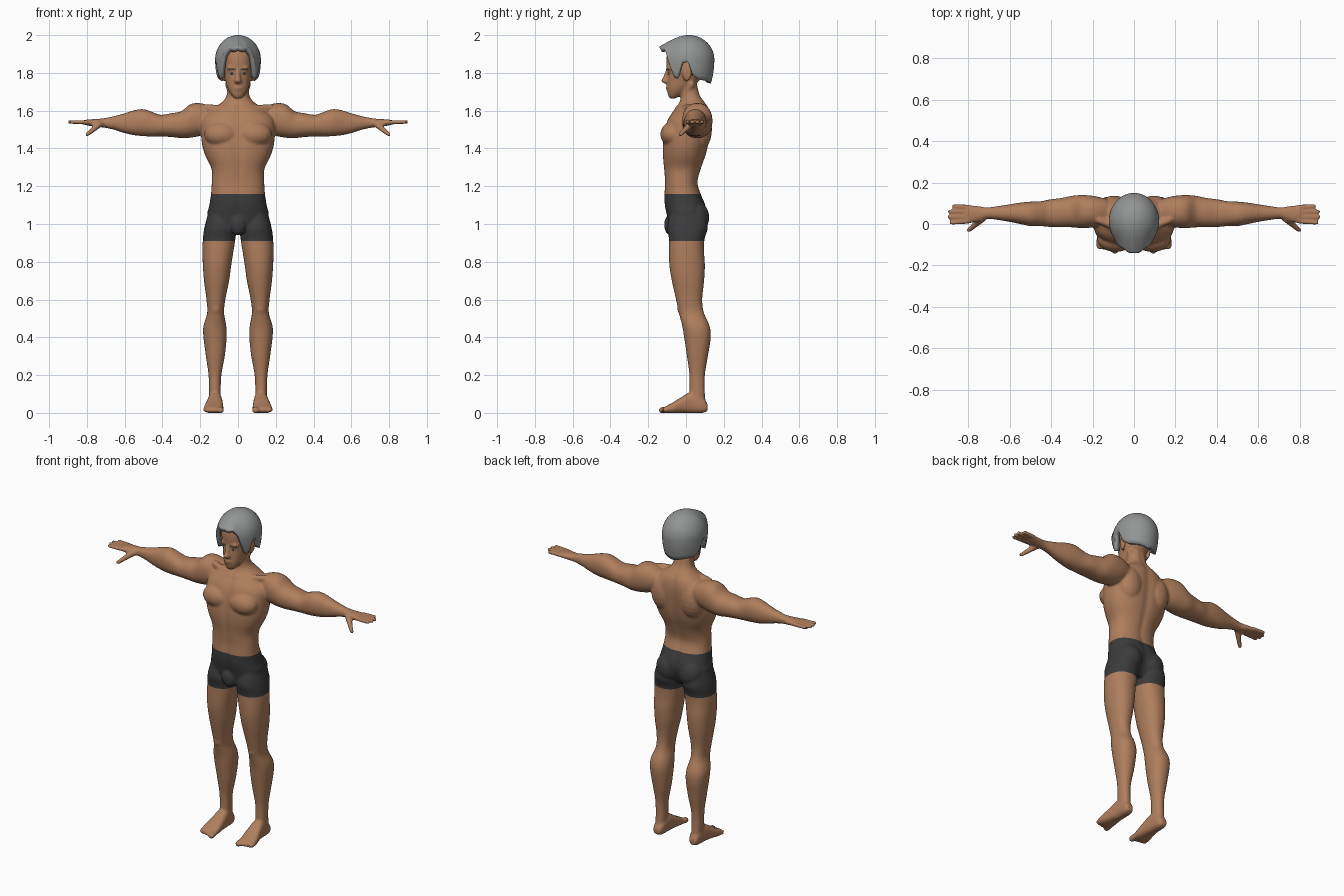
import bpy, bmesh, math
from mathutils import Matrix, Vector, Euler
from mathutils.bvhtree import BVHTree

if "Cube" in bpy.data.objects:
    bpy.data.objects.remove(bpy.data.objects["Cube"])


def material(name, color):
    mat = bpy.data.materials.new(name)
    mat.use_nodes = True
    mat.diffuse_color = (*color, 1)
    mat.node_tree.nodes["Principled BSDF"].inputs["Base Color"].default_value = (*color, 1)
    return mat


skin = material("tan skin", (0.43, 0.21, 0.11))
cloth = material("charcoal cloth", (0.045, 0.045, 0.047))
grey = material("silver hair", (0.29, 0.30, 0.295))
white = material("eye white", (0.6, 0.58, 0.55))
dark = material("dark iris", (0.03, 0.025, 0.02))


def finish(bm, name, *materials):
    """Turn a bmesh into a smooth-shaded object."""
    bmesh.ops.recalc_face_normals(bm, faces=bm.faces)
    mesh = bpy.data.meshes.new(name)
    bm.to_mesh(mesh)
    bm.free()
    for mat in materials:
        mesh.materials.append(mat)
    mesh.shade_smooth()
    obj = bpy.data.objects.new(name, mesh)
    bpy.context.collection.objects.link(obj)
    return obj


def bridge(bm, rings):
    """Close a stack of point rings into a solid."""
    rings = [[bm.verts.new(co) for co in ring] for ring in rings]
    for low, high in zip(rings, rings[1:]):
        for k in range(len(low)):
            n = (k + 1) % len(low)
            bm.faces.new((low[k], low[n], high[n], high[k]))
    bm.faces.new(rings[0])
    bm.faces.new(rings[-1])


def smooth_rows(rows, steps=5):
    """Resample the sections with a Catmull-Rom spline."""
    rows = [Vector(row) for row in rows]
    result = []
    for i in range(len(rows) - 1):
        p0, p1, p2 = rows[max(i - 1, 0)], rows[i], rows[i + 1]
        p3 = rows[min(i + 2, len(rows) - 1)]
        for k in range(steps):
            t = k / steps
            result.append(p1 + (p2 - p0) * (t / 2)
                          + (p0 * 2 - p1 * 5 + p2 * 4 - p3) * (t * t / 2)
                          + (p1 * 3 - p0 - p2 * 3 + p3) * (t ** 3 / 2))
    return result + [rows[-1]]


def loft(bm, axis, rows, side=1, power=2.2, groove=0.0, count=40):
    """Skin sections (position, min a, max a, min b, max b) along an axis."""
    rings = []
    for t, a0, a1, b0, b1 in smooth_rows(rows):
        ring = []
        for k in range(count):
            angle = math.tau * k / count
            c, s = math.cos(angle), math.sin(angle)
            u = math.copysign(abs(c) ** (2 / power), c)
            v = math.copysign(abs(s) ** (2 / power), s)
            v *= 1 - groove * math.exp(-(u / 0.15) ** 2)
            a = (a0 + a1) / 2 + u * (a1 - a0) / 2
            b = (b0 + b1) / 2 + v * (b1 - b0) / 2
            x, y, z = {"x": (t, a, b), "y": (a, t, b), "z": (a, b, t)}[axis]
            ring.append((x * side, y, z))
        rings.append(ring)
    bridge(bm, rings)


def centred(rows):
    return [(z, -half, half, front, back) for z, half, front, back in rows]


def domes(bm, lower, upper, count=16, bands=10):
    """Two half spheres, each with its own placement, joined by a wall."""
    rings = []
    for j in range(bands):
        lat = math.pi * ((j + 0.5) / bands - 0.5)
        place = lower if lat < 0 else upper
        rings.append([place @ Vector((math.cos(lat) * math.cos(math.tau * k / count),
                                      math.cos(lat) * math.sin(math.tau * k / count),
                                      math.sin(lat))) for k in range(count)])
    bridge(bm, rings)


def ball(bm, loc, size, side=1, turn=0.0):
    place = Matrix.LocRotScale(Vector((loc[0] * side, loc[1], loc[2])),
                               Euler((0, 0, turn * side)), Vector(size))
    domes(bm, place, place)


def rod(bm, start, end, r0, r1, side):
    """Tapered rod with round ends."""
    mirror = Vector((side, 1, 1))
    start, end = Vector(start) * mirror, Vector(end) * mirror
    aim = (end - start).to_track_quat("Z", "Y")
    domes(bm, Matrix.LocRotScale(start, aim, Vector((r0, r0, r0))),
          Matrix.LocRotScale(end, aim, Vector((r1, r1, r1))))


# Torso and neck
bm = bmesh.new()
loft(bm, "z", centred([
    (0.95, 0.05, -0.05, 0.06), (0.99, 0.14, -0.09, 0.09), (1.05, 0.162, -0.105, 0.11),
    (1.10, 0.152, -0.115, 0.105), (1.16, 0.143, -0.116, 0.08), (1.22, 0.139, -0.113, 0.063),
    (1.29, 0.14, -0.118, 0.08), (1.36, 0.172, -0.125, 0.105), (1.42, 0.19, -0.125, 0.12),
    (1.50, 0.197, -0.115, 0.13), (1.56, 0.19, -0.095, 0.132), (1.61, 0.135, -0.06, 0.122),
    (1.645, 0.085, -0.035, 0.1), (1.68, 0.06, -0.03, 0.075), (1.74, 0.055, -0.035, 0.06),
    (1.80, 0.05, -0.03, 0.055)]), power=2.3, groove=0.07)

# Head, nose and lips
loft(bm, "z", centred([
    (1.665, 0.02, -0.085, -0.055), (1.685, 0.037, -0.096, -0.02), (1.72, 0.056, -0.1, 0.03),
    (1.76, 0.067, -0.099, 0.07), (1.80, 0.076, -0.098, 0.1), (1.84, 0.081, -0.103, 0.115),
    (1.88, 0.084, -0.103, 0.12), (1.92, 0.083, -0.095, 0.118), (1.96, 0.065, -0.07, 0.09),
    (1.98, 0.03, -0.03, 0.05)]))
loft(bm, "z", centred([
    (1.743, 0.013, -0.113, -0.08), (1.757, 0.019, -0.132, -0.08),
    (1.78, 0.012, -0.121, -0.08), (1.82, 0.01, -0.106, -0.08)]))
ball(bm, (0, -0.096, 1.723), (0.024, 0.011, 0.006))
ball(bm, (0, -0.095, 1.712), (0.02, 0.011, 0.006))
ball(bm, (0, -0.082, 0.995), (0.045, 0.034, 0.055))

for side in (1, -1):
    # Muscle masses, brow and ear
    ball(bm, (0.088, -0.072, 1.475), (0.092, 0.064, 0.066), side)
    ball(bm, (0.095, 0.075, 1.5), (0.08, 0.063, 0.11), side)
    ball(bm, (0.077, 0.052, 1.035), (0.076, 0.072, 0.085), side)
    ball(bm, (0.118, -0.02, 0.555), (0.03, 0.026, 0.04), side)
    ball(bm, (0.034, -0.086, 1.825), (0.026, 0.016, 0.01), side, 0.3)
    ball(bm, (0.088, 0.005, 1.80), (0.012, 0.026, 0.046), side, -0.25)
    rod(bm, (0.055, 0.03, 1.74), (0.012, -0.032, 1.62), 0.015, 0.015, side)
    rod(bm, (0.02, -0.045, 1.61), (0.17, 0.02, 1.615), 0.015, 0.02, side)

    # Leg
    loft(bm, "z", [
        (1.05, 0.03, 0.16, -0.085, 0.1), (0.98, 0.012, 0.178, -0.1, 0.115),
        (0.92, 0.014, 0.186, -0.09, 0.098), (0.85, 0.025, 0.188, -0.09, 0.096),
        (0.78, 0.036, 0.186, -0.088, 0.1), (0.7, 0.047, 0.18, -0.075, 0.096),
        (0.6, 0.067, 0.167, -0.053, 0.086), (0.53, 0.074, 0.163, -0.038, 0.095),
        (0.46, 0.062, 0.183, -0.02, 0.125), (0.4, 0.06, 0.183, -0.01, 0.131),
        (0.3, 0.07, 0.17, 0.005, 0.116), (0.2, 0.088, 0.156, 0.018, 0.1),
        (0.1, 0.092, 0.153, 0.018, 0.1), (0.03, 0.092, 0.153, 0.012, 0.108)], side)

    # Foot and toes
    loft(bm, "y", [
        (0.115, 0.105, 0.143, 0.012, 0.045), (0.09, 0.09, 0.153, 0, 0.08),
        (0.03, 0.085, 0.158, -0.002, 0.11), (-0.02, 0.08, 0.168, 0, 0.086),
        (-0.07, 0.077, 0.18, -0.002, 0.055), (-0.105, 0.08, 0.182, 0, 0.036),
        (-0.12, 0.087, 0.176, 0.005, 0.028)], side, 2.6)
    for k in range(5):
        x, r = 0.092 + 0.02 * k, 0.011 if k else 0.017
        rod(bm, (x, -0.1, 0.018), (x, -0.128 + 0.005 * k, 0.014), r, r, side)

    # Arm and palm
    loft(bm, "x", [
        (0.13, 0, 0.12, 1.5, 1.615), (0.19, -0.015, 0.135, 1.47, 1.638),
        (0.25, -0.02, 0.14, 1.457, 1.635), (0.3, -0.016, 0.136, 1.455, 1.597),
        (0.35, -0.016, 0.126, 1.46, 1.587), (0.41, -0.014, 0.118, 1.464, 1.578),
        (0.45, -0.01, 0.11, 1.463, 1.592), (0.5, -0.01, 0.108, 1.465, 1.608),
        (0.55, 0, 0.103, 1.47, 1.602), (0.6, 0.01, 0.095, 1.481, 1.586),
        (0.66, 0.02, 0.086, 1.5, 1.57), (0.71, 0.025, 0.08, 1.51, 1.56),
        (0.75, 0.013, 0.086, 1.515, 1.556), (0.8, 0.003, 0.092, 1.522, 1.553),
        (0.818, 0.01, 0.088, 1.53, 1.547)], side)

    # Fingers and thumb
    for k, reach in enumerate((0.883, 0.893, 0.892, 0.872)):
        rod(bm, (0.8, 0.013 + 0.023 * k, 1.538), (reach, 0.006 + 0.027 * k, 1.54),
            0.0125, 0.01, side)
    rod(bm, (0.735, 0.025, 1.528), (0.798, -0.03, 1.474), 0.019, 0.011, side)

# Fuse all masses into one body
body = finish(bm, "body", skin, cloth)
remesh = body.modifiers.new("fuse", "REMESH")
remesh.mode = "VOXEL"
remesh.voxel_size = 0.007
relax = body.modifiers.new("relax", "SMOOTH")
relax.factor = 0.5
relax.iterations = 4
graph = bpy.context.evaluated_depsgraph_get()
fused = bpy.data.meshes.new_from_object(body.evaluated_get(graph))
body.modifiers.clear()
body.data = fused

# Cut the waistband and hems, then colour the shorts between them
WAIST, HEM = 1.158, 0.911
bm = bmesh.new()
bm.from_mesh(fused)
for height in (WAIST, HEM):
    bmesh.ops.bisect_plane(bm, geom=bm.verts[:] + bm.edges[:] + bm.faces[:],
                           plane_co=(0, 0, height), plane_no=(0, 0, 1))
for face in bm.faces:
    face.material_index = int(HEM < face.calc_center_median().z < WAIST)
surface = BVHTree.FromBMesh(bm)
bm.to_mesh(fused)
bm.free()
fused.shade_smooth()


# Eyes and brows, seated on the face
def seated(name, mat, x, z, size, lift=0.0, turn=0.0):
    part = bmesh.new()
    for side in (1, -1):
        hit = surface.ray_cast(Vector((x * side, -1, z)), Vector((0, 1, 0)))[0]
        ball(part, (x, hit.y - lift, z), size, side, turn)
    finish(part, name, mat)


seated("eyes", white, 0.032, 1.797, (0.013, 0.004, 0.005), turn=0.3)
seated("irises", dark, 0.032, 1.797, (0.005, 0.003, 0.005), 0.002)
seated("eyebrows", grey, 0.034, 1.819, (0.021, 0.004, 0.004), turn=0.3)

# Hair cap: the lower edge follows fringe, side lock, ear notch and nape
EDGE = [(0, 1.93), (14, 1.92), (28, 1.925), (40, 1.895), (48, 1.83), (58, 1.76), (66, 1.79),
        (74, 1.85), (88, 1.86), (100, 1.785), (115, 1.765), (180, 1.743)]


def edge_height(degrees):
    for (d0, z0), (d1, z1) in zip(EDGE, EDGE[1:]):
        if degrees <= d1:
            return z0 + (z1 - z0) * (degrees - d0) / (d1 - d0)
    return EDGE[-1][1]


SEGMENTS, ROWS, CROWN = 96, 20, 1.87
bm = bmesh.new()
top = bm.verts.new((0, 0.015, 2))
columns = []
for k in range(SEGMENTS):
    a = math.tau * k / SEGMENTS
    drop = edge_height(math.degrees(min(a, math.tau - a))) - CROWN
    low = math.asin(drop / (0.13 if drop > 0 else 0.25))
    column = []
    for j in range(1, ROWS + 1):
        t = j / ROWS
        e = math.pi / 2 + (low - math.pi / 2) * t
        flare = t ** 3 * max(0, math.cos(a)) ** 3
        height = (0.13 if e > 0 else 0.25) * math.sin(e)
        column.append(bm.verts.new((0.121 * math.cos(e) * math.sin(a),
                                    0.015 - 0.135 * math.cos(e) * math.cos(a) - 0.035 * flare,
                                    CROWN + height + 0.01 * flare)))
    columns.append(column)
for k, column in enumerate(columns):
    other = columns[(k + 1) % SEGMENTS]
    bm.faces.new((top, column[0], other[0]))
    for j in range(ROWS - 1):
        bm.faces.new((column[j], column[j + 1], other[j + 1], other[j]))
hair = finish(bm, "hair", grey)
shell = hair.modifiers.new("thickness", "SOLIDIFY")
shell.thickness = 0.025
shell.offset = -1
